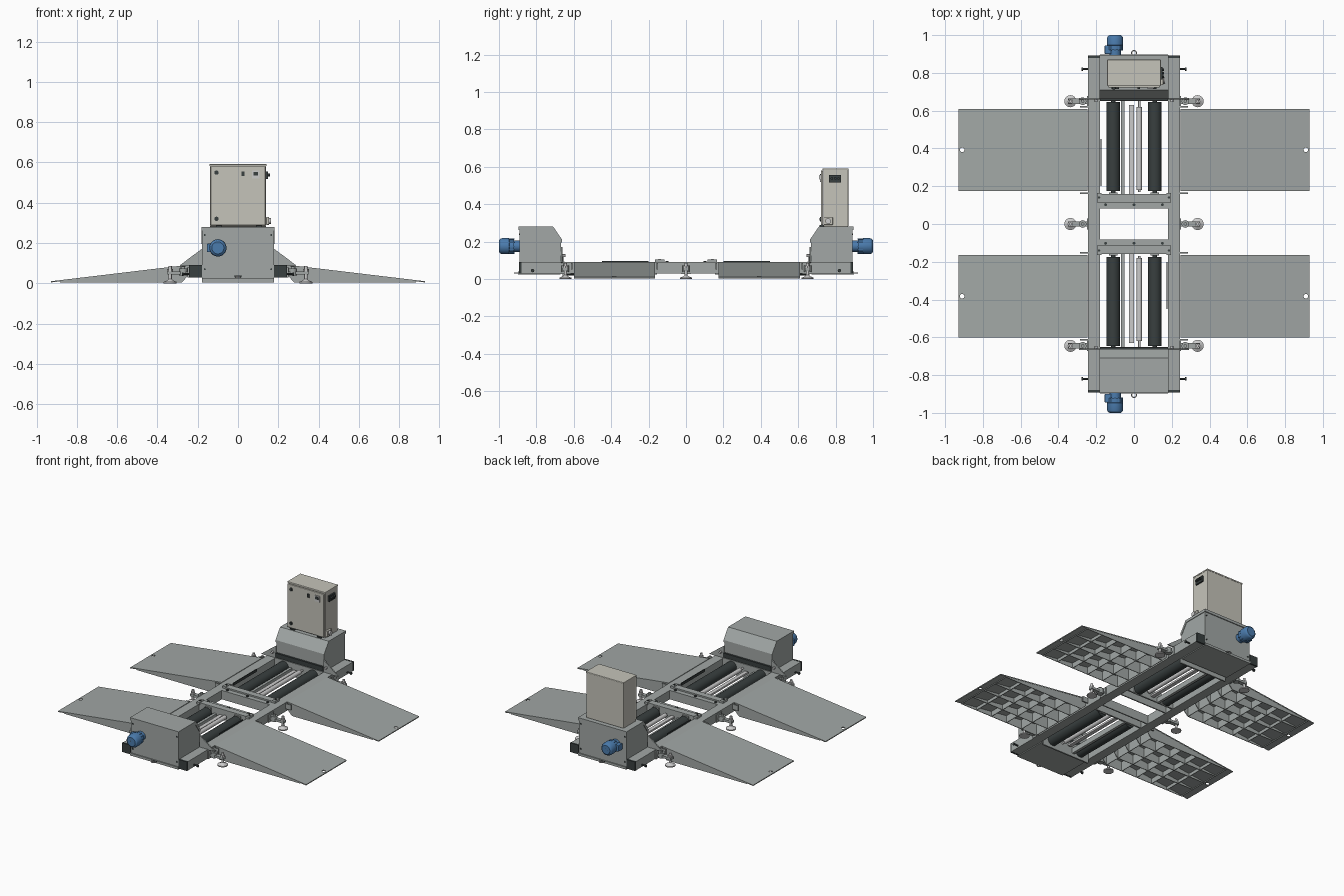
import bpy, bmesh, math
from mathutils import Vector

if "Cube" in bpy.data.objects:
    bpy.data.objects.remove(bpy.data.objects["Cube"])


def material(name, rgb):
    m = bpy.data.materials.new(name)
    m.diffuse_color = (*rgb, 1)
    m.use_nodes = True
    m.node_tree.nodes["Principled BSDF"].inputs["Base Color"].default_value = m.diffuse_color
    return m


GREY = material("painted_steel", (0.36, 0.39, 0.38))
DARK = material("dark_rubber", (0.04, 0.05, 0.05))
BEIGE = material("cabinet_paint", (0.56, 0.55, 0.49))
BLUE = material("motor_blue", (0.07, 0.20, 0.42))
STEEL = material("bright_steel", (0.55, 0.57, 0.57))


def finish(name, bm, mat, bevel=0, smooth=False):
    bmesh.ops.recalc_face_normals(bm, faces=bm.faces)
    me = bpy.data.meshes.new(name)
    bm.to_mesh(me)
    bm.free()
    ob = bpy.data.objects.new(name, me)
    bpy.context.collection.objects.link(ob)
    me.materials.append(mat)
    if bevel:
        b = ob.modifiers.new("bevel", "BEVEL")
        b.width, b.segments = bevel, 2
    if smooth:
        bpy.ops.object.select_all(action="DESELECT")
        ob.select_set(True)
        bpy.context.view_layer.objects.active = ob
        bpy.ops.object.shade_smooth_by_angle()
    return ob


def box(name, x, y, z, mat=GREY, bevel=0):
    bm = bmesh.new()
    bmesh.ops.create_cube(bm, size=1)
    for v in bm.verts:
        v.co = [(a[0] + a[1]) / 2 + c * abs(a[1] - a[0]) for a, c in zip((x, y, z), v.co)]
    return finish(name, bm, mat, bevel)


def prism(name, pts, axis, a, b, mat=GREY, bevel=0):
    """Extrude a profile: axis 'x' takes (y,z) points, axis 'y' takes (x,z) points."""
    bm = bmesh.new()
    put = (lambda p, t: (t, p[0], p[1])) if axis == "x" else (lambda p, t: (p[0], t, p[1]))
    f = bm.faces.new([bm.verts.new(put(p, a)) for p in pts])
    ext = bmesh.ops.extrude_face_region(bm, geom=[f])["geom"]
    d = Vector(put((0, 0), b - a))
    bmesh.ops.translate(bm, vec=d, verts=[g for g in ext if isinstance(g, bmesh.types.BMVert)])
    return finish(name, bm, mat, bevel)


def turned(name, base, direction, prof, mat=STEEL, n=24):
    """Lathe (distance, radius) steps along a direction, with capped ends."""
    bm = bmesh.new()
    q = Vector((0, 0, 1)).rotation_difference(Vector(direction))
    rings = []
    for d, r in prof:
        rings.append([bm.verts.new(Vector(base) + q @ Vector((r * math.cos(k * math.tau / n),
                      r * math.sin(k * math.tau / n), d))) for k in range(n)])
    for r0, r1 in zip(rings, rings[1:]):
        for k in range(n):
            bm.faces.new((r0[k], r0[(k + 1) % n], r1[(k + 1) % n], r1[k]))
    bm.faces.new(rings[0])
    bm.faces.new(rings[-1])
    return finish(name, bm, mat, 0, True)


def span(s, a, b):
    return tuple(sorted((s * a, s * b)))


# Side rails with black end caps
for sx in (-1, 1):
    box("side_rail", span(sx, 0.18, 0.243), (-0.88, 0.88), (0.03, 0.09))
    for sy in (-1, 1):
        box("rail_end_cap", span(sx, 0.18, 0.243), span(sy, 0.88, 0.892), (0.029, 0.091), DARK)
        turned("rail_pin", (sx * 0.24, sy * 0.82, 0.045), (sx, 0, 0), [(0, .005), (.03, .005), (.03, .009), (.037, .009)], DARK, 12)


def ramp(sx, y0, y1):
    top = lambda x: 0.092 - (x - 0.25) * 0.082 / 0.68
    prism("ramp_deck", [(sx * .245, .092), (sx * .93, .010), (sx * .93, .004), (sx * .245, .086)], "y", y0, y1)
    cut = turned("ramp_hole_cutter", (sx * 0.91, (y0 + y1) / 2, -0.05), (0, 0, 1), [(0, .012), (.1, .012)])
    cut.hide_render = True
    cut.hide_set(True)
    m = bpy.data.objects[bpy.context.collection.objects[-2].name].modifiers.new("hole", "BOOLEAN")
    m.object = cut
    # Side walls and lengthwise ribs
    for k in range(5):
        y = y0 + 0.002 + (y1 - y0 - 0.008) * k / 4
        prism("ramp_side_rib", [(sx * .25, top(.25) - .004), (sx * .885, top(.885) - .004),
              (sx * .885, .004), (sx * .28, .004), (sx * .25, .035)], "y", y, y + 0.004)
    # Cross ribs
    for x in (0.28, 0.40, 0.52, 0.64, 0.76, 0.88):
        box("ramp_cross_rib", span(sx, x, x + .004), (y0 + .003, y1 - .003), (.004, top(x) - .004))
    # Hooks onto the frame
    for y in (y0 - .012, y1 + .012):
        box("ramp_hook", span(sx, .243, .285), (y - .004, y + .004), (.05, .085))


def half_unit(sy):
    # Sheet-metal housing: body, lid, base plate
    prism("roller_drive_housing", [(sy * .89, .03), (sy * .89, .268), (sy * .715, .268), (sy * .668, .205),
          (sy * .668, .09), (sy * .69, .03)], "x", -.178, .178)
    prism("housing_lid", [(sy * .896, .262), (sy * .896, .28), (sy * .71, .28), (sy * .662, .21), (sy * .662, .195),
          (sy * .67, .195), (sy * .715, .262)], "x", -.182, .182)
    box("housing_base_plate", (-.18, .18), span(sy, .67, .897), (.024, .04))
    box("base_slot", (-.02, .02), span(sy, .89, .8985), (.033, .038), DARK)
    box("bearing_plate", (-.18, .18), span(sy, .650, .660), (.003, .095))
    box("dark_seal_strip", (-.18, .18), span(sy, .655, .672), (.095, .125), DARK)
    for x in (-.165, .165):
        for z in (.07, .24):
            turned("housing_screw", (x, sy * .89, z), (0, sy, 0), [(0, .005), (.004, .005)], DARK, 10)
    for sx in (-1, 1):
        # Sloping gusset beside the housing
        prism("housing_gusset", [(sx * .178, .085), (sx * .178, .172), (sx * .235, .13), (sx * .29, .088)], "y", sy * .660, sy * .668)
        turned("housing_side_screw", (sx * .178, sy * .81, .06), (sx, 0, 0), [(0, .006), (.004, .006)], DARK, 10)
        turned("guide_knob", (sx * .2, sy * .66, .125), (0, -sy, 0), [(0, .008), (.015, .008)], STEEL, 12)
    # Lifting ring
    bpy.ops.mesh.primitive_torus_add(location=(0, sy * .905, .032), major_radius=.013, minor_radius=.003,
                                     major_segments=20, minor_segments=8)
    ring = bpy.context.object
    ring.name = "lifting_ring"
    ring.data.materials.append(STEEL)
    # Motor with cooling fins and terminal box
    turned("motor", (-.1, sy * .885, .176), (0, sy, 0), [(0, .03), (.035, .03), (.035, .039), (.06, .039),
           (.062, .043), (.098, .043), (.108, .039), (.115, .030)], BLUE, 28)
    for k in range(12):
        a = k * math.tau / 12
        cx, cz = -.1 + .039 * math.cos(a), .176 + .039 * math.sin(a)
        box("motor_fin", (cx - .002, cx + .002), span(sy, .918, .947), (cz - .002, cz + .002), BLUE)
    box("motor_terminal_box", (-.155, -.12), span(sy, .90, .945), (.155, .197), BLUE, .004)
    turned("motor_hub", (-.1, sy * .999, .176), (0, sy, 0), [(0, .012), (.001, .012)], DARK, 16)
    # Test rollers with shafts
    for x in (-.11, .11):
        turned("test_roller", (x, sy * .162, .055), (0, sy, 0), [(0, .012), (.012, .012), (.012, .036), (.485, .036), (.485, .012), (.52, .012)], DARK, 36)
        box("roller_bearing", (x - .022, x + .022), span(sy, .147, .166), (.03, .09))
    # Sensing roller and bars in the gap
    turned("sensing_roller", (.028, sy * .17, .065), (0, sy, 0), [(0, .006), (.01, .006), (.01, .014), (.45, .014), (.45, .006), (.48, .006)], STEEL, 20)
    box("sensing_bar", (-.026, .0), span(sy, .16, .63), (.05, .062), STEEL)
    box("centre_support", (-.068, -.05), span(sy, .155, .655), (.025, .06))
    box("edge_bar", span(sy, -.178, -.172), span(sy, .20, .45), (.08, .097), DARK)
    # Cross beam: stepped channel with web, brackets and bolts
    box("cross_beam_top", (-.182, .182), span(sy, .115, .158), (.09, .1))
    box("cross_beam_web", (-.182, .182), span(sy, .148, .158), (.03, .09))
    box("cross_beam_ledge", (-.182, .182), span(sy, .083, .118), (.082, .09))
    box("cross_beam_inner_web", (-.182, .182), span(sy, .083, .091), (.03, .082))
    for x in (-.15, 0, .15):
        turned("beam_bolt", (x, sy * .102, .088), (0, 0, 1), [(0, .008), (.008, .008)], DARK, 12)
    for x in (-.185, .185):
        box("beam_end_bracket", (x - .012, x + .012), span(sy, .115, .165), (.088, .104))
        turned("bracket_bolt", (x, sy * .14, .1), (0, 0, 1), [(0, .007), (.008, .007)], DARK, 6)


# Levelling foot: disc, threaded post and two-hole bracket
def foot(sx, y):
    turned("levelling_foot", (sx * .337, y, 0), (0, 0, 1), [(0, .032), (.007, .032), (.015, .014), (.022, .008), (.086, .008)], STEEL)
    turned("foot_nut", (sx * .337, y, .058), (0, 0, 1), [(0, .015), (.012, .015)], STEEL, 6)
    box("foot_bracket_arm", span(sx, .243, .35), (y - .014, y + .014), (.043, .058))
    turned("foot_bracket_boss", (sx * .272, y, .038), (0, 0, 1), [(0, .02), (.035, .02), (.035, .009), (.045, .009)], GREY, 20)
    box("foot_bracket_plate", span(sx, .24, .25), (y - .028, y + .028), (.028, .082))


for s in (-1, 1):
    half_unit(s)
    ramp(s, .175, .61)
    ramp(s, -.60, -.165)
    for fy in (-.645, 0, .65):
        foot(s, fy)

# Control cabinet on the rear housing
box("control_cabinet", (-.14, .14), (.735, .868), (.28, .588), BEIGE, .004)
box("cabinet_door", (-.136, .136), (.722, .733), (.288, .580), BEIGE, .003)
box("cabinet_hood", (-.142, .142), (.73, .87), (.582, .592), BEIGE, .003)
for z in (.32, .55):
    turned("door_lock", (-.107, .722, z), (0, -1, 0), [(0, .011), (.006, .011), (.006, .006), (.009, .006)], DARK, 16)
box("door_switch", (.018, .032), (.715, .722), (.532, .555), DARK)
box("door_display", (.07, .108), (.717, .722), (.52, .56), STEEL)
box("display_window", (.078, .1), (.715, .717), (.535, .553), DARK)
box("side_connector_block", (.14, .15), (.765, .83), (.517, .556), DARK)
for y in (.78, .798, .816):
    turned("connector_knob", (.15, y, .538), (1, 0, 0), [(0, .007), (.01, .007)], DARK, 12)
box("power_socket", (.14, .155), (.735, .785), (.29, .33), BEIGE, .003)
turned("power_socket_cap", (.155, .76, .31), (1, 0, 0), [(0, .015), (.01, .015)], STEEL, 20)
for x in (-.11, .09):
    box("cabinet_foot", (x, x + .03), (.715, .735), (.278, .288), DARK)
